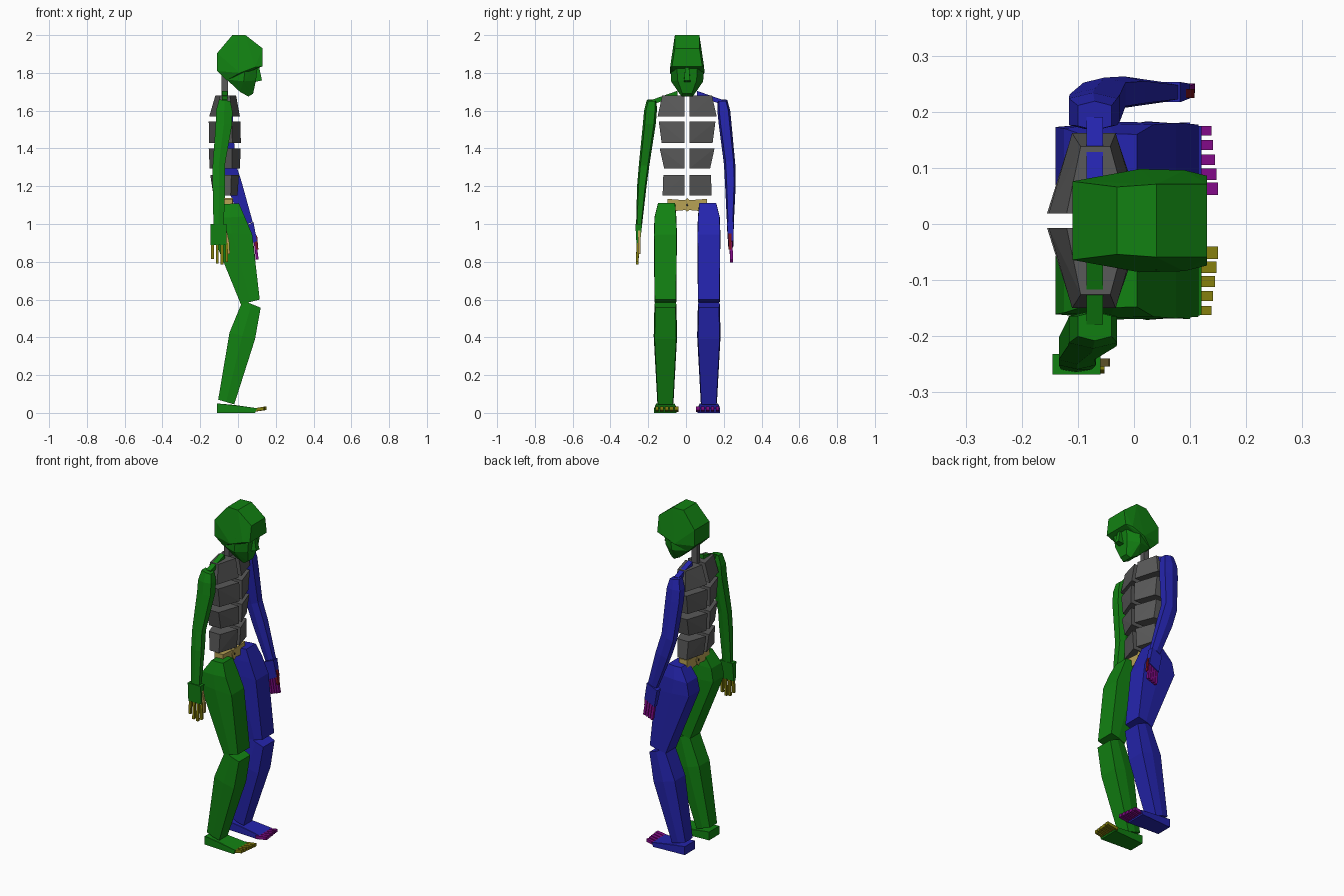
import bpy, bmesh

cube = bpy.data.objects.get("Cube")
if cube:
    bpy.data.objects.remove(cube, do_unlink=True)

YC = 0.006  # symmetry plane of the body


def material(name, rgb):
    m = bpy.data.materials.new(name)
    m.use_nodes = True
    m.diffuse_color = (*rgb, 1)
    m.node_tree.nodes["Principled BSDF"].inputs["Base Color"].default_value = (*rgb, 1)
    return m


GREEN = material("green", (0.006, 0.22, 0.006))
BLUE = material("blue", (0.018, 0.018, 0.42))
GREY = material("grey", (0.10, 0.10, 0.10))
TAN = material("tan", (0.48, 0.36, 0.09))
OLIVE = material("olive", (0.23, 0.21, 0.004))
PURPLE = material("purple", (0.22, 0.003, 0.24))
MAROON = material("maroon", (0.19, 0.006, 0.012))
BLACK = material("black", (0.01, 0.01, 0.01))


def finish(name, bm, mat):
    bmesh.ops.recalc_face_normals(bm, faces=bm.faces)
    me = bpy.data.meshes.new(name)
    bm.to_mesh(me)
    bm.free()
    me.materials.append(mat)
    ob = bpy.data.objects.new(name, me)
    bpy.context.collection.objects.link(ob)
    return ob


def hull(name, pts, mat):
    """Faceted convex block around a few points."""
    bm = bmesh.new()
    vs = [bm.verts.new(p) for p in pts]
    res = bmesh.ops.convex_hull(bm, input=vs)
    loose = {g for g in res["geom_interior"] + res["geom_unused"]
             if isinstance(g, bmesh.types.BMVert)}
    bmesh.ops.delete(bm, geom=list(loose), context='VERTS')
    bmesh.ops.dissolve_limit(bm, angle_limit=0.02, verts=bm.verts, edges=bm.edges)
    return finish(name, bm, mat)


def limb(name, sections, mat, kb=0.7, kf=0.7):
    """Loft of six-sided rings: (back x, back z, front x, front z, centre y, half width)."""
    bm = bmesh.new()
    rings = []
    for xb, zb, xf, zf, y, w in sections:
        xm, zm = (xb + xf) / 2, (zb + zf) / 2
        ring = [(xb, y - w * kb, zb), (xm, y - w, zm), (xf, y - w * kf, zf),
                (xf, y + w * kf, zf), (xm, y + w, zm), (xb, y + w * kb, zb)]
        rings.append([bm.verts.new(p) for p in ring])
    for a, b in zip(rings, rings[1:]):
        for i in range(6):
            j = (i + 1) % 6
            bm.faces.new((a[i], a[j], b[j], b[i]))
    bm.faces.new(rings[0])
    bm.faces.new(rings[-1])
    return finish(name, bm, mat)


def rod(name, a, b, r, mat):
    """Square bar from a to b with half sizes r."""
    pts = []
    along = max(range(3), key=lambda i: abs(a[i] - b[i]))
    for p in (a, b):
        for s in (-1, 1):
            for t in (-1, 1):
                q = list(p)
                u, v = [i for i in range(3) if i != along]
                q[u] += s * r[0]
                q[v] += t * r[1]
                pts.append(q)
    return hull(name, pts, mat)


def sym(pts):
    """Mirror (x, half y, z) points across the body plane."""
    return [(x, YC + s * y, z) for x, y, z in pts for s in (-1, 1)]


# Head: cranium with overhanging brow, face, nose
hull("cranium", sym([(-0.03, 0.06, 2.0), (0.04, 0.065, 2.0), (0.13, 0.065, 1.93),
                     (0.13, 0.08, 1.835), (0.09, 0.09, 1.83), (0.01, 0.092, 1.80),
                     (-0.11, 0.07, 1.905), (-0.11, 0.07, 1.81), (-0.06, 0.06, 1.76)]), GREEN)
hull("face", sym([(0.105, 0.055, 1.84), (0.04, 0.088, 1.84), (0.095, 0.05, 1.76),
                  (0.03, 0.085, 1.755), (0.08, 0.025, 1.69), (0.055, 0.03, 1.675),
                  (0.01, 0.04, 1.70), (-0.06, 0.06, 1.765), (-0.06, 0.06, 1.82)]), GREEN)
hull("nose", sym([(0.09, 0.009, 1.84), (0.11, 0.009, 1.84), (0.127, 0.016, 1.76),
                  (0.08, 0.018, 1.75)]), GREEN)
rod("neck", (-0.07, YC, 1.675), (-0.07, YC, 1.79), (0.017, 0.016), GREY)

# Chest plates: top z, bottom z, top x range, bottom x range, top and bottom half width
PLATES = [(1.68, 1.57, -0.12, -0.01, -0.152, 0.01, 0.132, 0.156),
          (1.542, 1.43, -0.155, 0.013, -0.153, 0.015, 0.150, 0.135),
          (1.40, 1.295, -0.155, 0.013, -0.15, 0.011, 0.145, 0.122),
          (1.26, 1.15, -0.147, 0.005, -0.13, -0.003, 0.126, 0.130)]
for s, side in ((-1, "right"), (1, "left")):
    for i, (zt, zb, tb, tf, bb, bf, wt, wb) in enumerate(PLATES):
        pts = []
        for z, back, front, w in ((zt, tb, tf, wt), (zb, bb, bf, wb)):
            mid = -0.072
            for y, k in ((0.013, 1.0), (w, 0.48)):
                pts += [(mid + (back - mid) * k, YC + s * y, z),
                        (mid + (front - mid) * k, YC + s * y, z)]
        hull(f"{side}_chest_plate_{i + 1}", pts, GREY)

# Pelvis bar with centre boss
for s, side in ((-1, "right"), (1, "left")):
    hull(f"{side}_pelvis", [(x, YC + s * y, z) for x in (-0.085, -0.03)
                            for y, z in ((0, 1.075), (0, 1.125), (0.105, 1.065), (0.105, 1.133))], TAN)
hull("pelvis_boss", sym([(x, y, z) for x in (-0.088, -0.026)
                         for y, z in ((0.012, 1.075), (0.012, 1.125), (0.022, 1.1), (0, 1.065), (0, 1.138))]), TAN)
hull("pelvis_pin", sym([(x, y, z) for x in (-0.09, -0.024)
                        for y, z in ((0.007, 1.1), (0, 1.092), (0, 1.108))]), BLACK)

# Legs, feet, toes and collar bones on both sides
for s, side, mat, toe in ((-1, "right", GREEN, OLIVE), (1, "left", BLUE, PURPLE)):
    y = YC + s * 0.115
    limb(f"{side}_thigh", [(-0.075, 1.105, 0.005, 1.11, y - s * 0.006, 0.046),
                           (-0.125, 1.03, 0.035, 1.04, y, 0.058),
                           (-0.14, 0.955, 0.075, 0.945, y, 0.061),
                           (0.015, 0.575, 0.115, 0.60, y, 0.058)], mat, 0.85, 0.97)
    limb(f"{side}_shin", [(0.025, 0.595, 0.12, 0.557, y, 0.058),
                          (-0.045, 0.425, 0.09, 0.39, y, 0.062),
                          (-0.105, 0.07, -0.02, 0.045, y, 0.043)], mat, 0.8, 0.92)
    hull(f"{side}_foot", [(x, y + t * w, z) for t in (-1, 1) for x, w, z in
                          ((-0.11, 0.048, 0), (-0.11, 0.048, 0.05), (-0.02, 0.05, 0.042),
                           (0.10, 0.06, 0.025), (0.09, 0.06, 0))], mat)
    for i in range(5):
        ty = YC + s * (0.057 + 0.0258 * i)
        rod(f"{side}_toe_{i + 1}", (0.08, ty, 0.014), (0.15 - 0.003 * i, ty, 0.024),
            (0.011 - 0.0007 * i, 0.009), toe)
    rod(f"{side}_collar_bone", (-0.07, YC + s * 0.052, 1.692), (-0.07, YC + s * 0.185, 1.645),
        (0.015, 0.013), mat)

# Right arm, hanging straight
limb("right_upper_arm", [(-0.10, 1.66, -0.04, 1.65, -0.182, 0.026),
                         (-0.116, 1.60, -0.03, 1.60, -0.188, 0.034),
                         (-0.118, 1.53, -0.031, 1.53, -0.194, 0.034),
                         (-0.134, 1.31, -0.07, 1.31, -0.222, 0.028)], GREEN)
limb("right_forearm", [(-0.134, 1.31, -0.07, 1.31, -0.222, 0.028),
                       (-0.134, 1.20, -0.068, 1.20, -0.234, 0.025),
                       (-0.13, 1.0, -0.075, 1.0, -0.248, 0.016)], GREEN)
hull("right_hand", [(x, y, z) for x in (-0.145, -0.06) for y, z in
                    ((-0.268, 1.0), (-0.232, 1.0), (-0.262, 0.89), (-0.244, 0.89))], GREEN)
for i, low in enumerate((0.815, 0.79, 0.785, 0.80)):
    x = -0.135 + 0.025 * i
    rod(f"right_finger_{i + 1}", (x, -0.253, 0.9), (x, -0.259, low), (0.007, 0.007), OLIVE)
hull("right_thumb", [(x + dx, y, z) for x, z in ((-0.066, 0.97), (-0.05, 0.90), (-0.048, 0.84))
                     for dx in (-0.005, 0.005) for y in (-0.254, -0.24)], TAN)

# Left arm, forearm swung forward
limb("left_upper_arm", [(-0.10, 1.66, -0.04, 1.65, 0.193, 0.026),
                        (-0.116, 1.60, -0.03, 1.60, 0.200, 0.034),
                        (-0.115, 1.53, -0.025, 1.53, 0.207, 0.034),
                        (-0.09, 1.30, -0.015, 1.33, 0.231, 0.030)], BLUE)
limb("left_forearm", [(-0.09, 1.30, -0.015, 1.33, 0.231, 0.030),
                      (-0.055, 1.19, 0.02, 1.22, 0.235, 0.028),
                      (0.025, 0.99, 0.078, 1.01, 0.235, 0.018)], BLUE)
hull("left_hand", [(0.015, 0.217, 0.98), (0.015, 0.253, 0.98), (0.082, 0.217, 1.01),
                   (0.082, 0.253, 1.01), (0.035, 0.224, 0.875), (0.035, 0.25, 0.875),
                   (0.10, 0.224, 0.91), (0.10, 0.25, 0.91)], BLUE)
for i in range(4):
    x, z = 0.042 + 0.016 * i, 0.89 + 0.006 * i
    rod(f"left_finger_{i + 1}", (x, 0.237, z), (x + 0.012, 0.242, z - 0.095), (0.007, 0.008), PURPLE)
hull("left_thumb", [(x + dx, y, z) for x, z in ((0.088, 0.95), (0.097, 0.93), (0.103, 0.865))
                    for dx in (-0.006, 0.005) for y in (0.225, 0.241)], MAROON)
